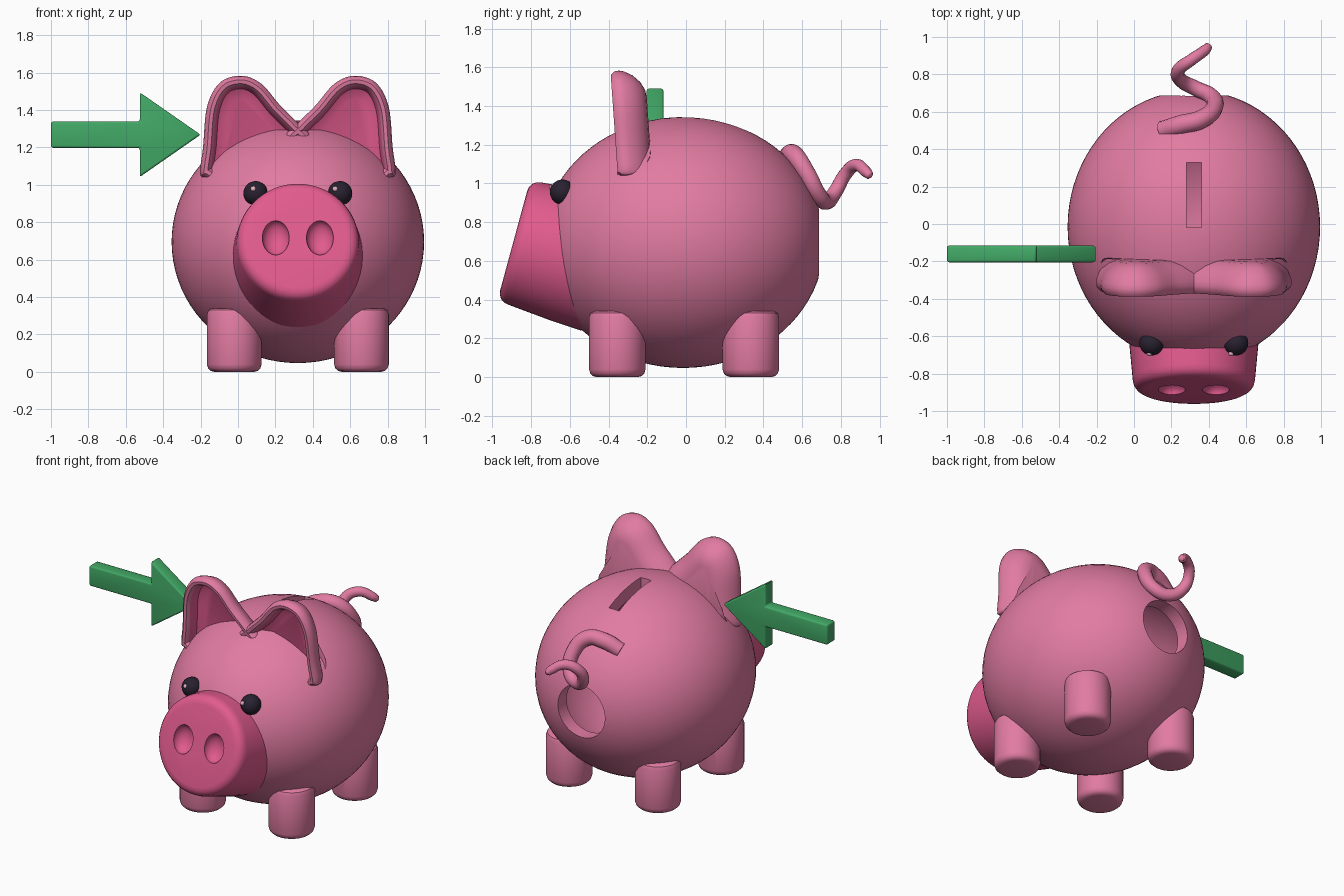
import bpy, bmesh, math
from mathutils import Vector, Matrix

if "Cube" in bpy.data.objects:
    bpy.data.objects.remove(bpy.data.objects["Cube"])

CX = 0.32                       # symmetry plane of the animal
BODY_C = Vector((CX, -0.015, 0.695))
BODY_R = Vector((0.675, 0.73, 0.648))


def material(name, rgb):
    m = bpy.data.materials.new(name)
    m.diffuse_color = (*rgb, 1)
    m.use_nodes = True
    m.node_tree.nodes["Principled BSDF"].inputs["Base Color"].default_value = m.diffuse_color
    return m


PINK = material("pink", (0.76, 0.20, 0.36))
ROSE = material("rose", (0.76, 0.105, 0.27))
DARK = material("eye_dark", (0.022, 0.015, 0.03))
PALE = material("eye_glint", (0.80, 0.45, 0.55))
GREEN = material("green", (0.055, 0.40, 0.135))


def finish(bm, name, *mats):
    bmesh.ops.recalc_face_normals(bm, faces=bm.faces)
    me = bpy.data.meshes.new(name)
    bm.to_mesh(me)
    bm.free()
    ob = bpy.data.objects.new(name, me)
    bpy.context.collection.objects.link(ob)
    for m in mats:
        me.materials.append(m)
    return ob


def activate(ob):
    bpy.ops.object.select_all(action='DESELECT')
    ob.select_set(True)
    bpy.context.view_layer.objects.active = ob


def smooth(ob, angle=35):
    activate(ob)
    bpy.ops.object.shade_smooth_by_angle(angle=math.radians(angle))


def cut(ob, *cutters):
    for c in cutters:
        mod = ob.modifiers.new("cut", 'BOOLEAN')
        mod.operation, mod.solver, mod.object = 'DIFFERENCE', 'EXACT', c
        activate(ob)
        bpy.ops.object.modifier_apply(modifier=mod.name)


def ellipsoid(name, loc, radii, *mats, matrix=Matrix(), seg=32):
    bm = bmesh.new()
    bmesh.ops.create_uvsphere(bm, u_segments=seg, v_segments=seg // 2, radius=1)
    m = matrix @ Matrix.Translation(loc) @ Matrix.Diagonal((*radii, 1))
    bmesh.ops.transform(bm, matrix=m, verts=bm.verts)
    return finish(bm, name, *mats)


def loft(name, rings, *mats, second_from=999):
    """Skin closed rings; bands from index second_from use the second material."""
    bm = bmesh.new()
    vs = [[bm.verts.new(p) for p in r] for r in rings]
    n = len(vs[0])
    for i in range(len(vs) - 1):
        for j in range(n):
            k = (j + 1) % n
            f = bm.faces.new((vs[i][j], vs[i][k], vs[i + 1][k], vs[i + 1][j]))
            f.material_index = int(i >= second_from)
    bm.faces.new(vs[0])
    bm.faces.new(vs[-1]).material_index = int(len(vs) > second_from)
    return finish(bm, name, *mats)


def lathe(name, profile, matrix, *mats, seg=48):
    ts = [2 * math.pi * j / seg for j in range(seg)]
    return loft(name, [[matrix @ Vector((r * math.cos(t), r * math.sin(t), z)) for t in ts]
                       for r, z in profile], *mats)


helpers = []

# Hollow body with a round opening at the back and a coin slot on top
cavity = ellipsoid("cavity_cutter", BODY_C, BODY_R - Vector((.09, .09, .09)), seg=64)
plug = lathe("opening_cutter", [(0.18, 0), (0.18, 0.6)],
             Matrix.Translation((CX, 1.0, 0.695)) @ Matrix.Rotation(math.pi / 2, 4, 'X'))
bm = bmesh.new()
bmesh.ops.create_cube(bm, size=1, matrix=Matrix.Translation((CX, 0.155, 1.3)) @ Matrix.Diagonal((0.08, 0.35, 0.4, 1)))
slot = finish(bm, "slot_cutter")
body = ellipsoid("body", BODY_C, BODY_R, PINK, seg=80)
cut(body, cavity, plug, slot)
smooth(body)
helpers += [cavity, plug, slot]

# Snout, tilted slightly upward, with two dimpled nostrils
tilt = Matrix.Translation((CX, -0.89, 0.705)) @ Matrix.Rotation(math.radians(74.8), 4, 'X')
snout = lathe("snout", [(0.265, 0), (0.288, -0.004), (0.308, -0.016), (0.321, -0.035),
                        (0.327, -0.06), (0.349, -0.3), (0.358, -0.46)], tilt, ROSE, seg=64)
cut(snout, cavity)
for s in (-1, 1):
    nostril = ellipsoid("nostril_cutter", (s * 0.118, 0.012, 0.0), (0.072, 0.095, 0.06), matrix=tilt)
    cut(snout, nostril)
    helpers.append(nostril)
smooth(snout)

# Eyes with small glints
for s, side in ((-1, "left"), (1, "right")):
    ex = CX + s * 0.226
    smooth(ellipsoid("eye_" + side, (ex, -0.638, 0.955), (0.065,) * 3, DARK))
    gx = -0.012 if s < 0 else -0.026
    smooth(ellipsoid("eye_glint_" + side, (ex + gx, -0.692, 0.978), (0.015,) * 3, PALE, seg=12))

# Four stubby legs
for x in (-0.02, 0.66):
    for y, end in ((-0.355, "front"), (0.335, "back")):
        leg = lathe("leg_" + end, [(0.105, 0), (0.125, 0.005), (0.139, 0.018), (0.146, 0.04),
                                   (0.146, 0.31), (0.138, 0.33), (0.12, 0.34)],
                    Matrix.Translation((x, y, 0)), PINK)
        cut(leg, cavity)
        smooth(leg)


# Ears: smooth outline, domed back, rounded rim and recessed front
def catmull(pts, steps):
    out, n = [], len(pts)
    for i in range(n):
        a, b, c, d = (Vector(pts[(i + k) % n]) for k in (-1, 0, 1, 2))
        for k in range(steps):
            t = k / steps
            out.append(0.5 * (2 * b + (c - a) * t + (2 * a - 5 * b + 4 * c - d) * t * t
                              + (3 * b - a - 3 * c + d) * t ** 3))
    return out


ear_outline = catmull([(-0.203, 1.06), (-0.187, 1.2), (-0.165, 1.42), (-0.095, 1.548), (0.02, 1.583),
                       (0.125, 1.54), (0.225, 1.425), (0.32, 1.33), (0.40, 1.235), (0.33, 1.1),
                       (0.1, 0.97), (-0.09, 0.93), (-0.165, 1.03)], 6)


def inset(pts, d):
    n, out = len(pts), []
    for i, p in enumerate(pts):
        t = (pts[(i + 1) % n] - pts[i - 1]).normalized()
        out.append(p + Vector((t.y, -t.x)) * d)     # outline runs clockwise
    return out


ear_section = [(0.14, 0.18), (0.10, 0.174), (0.06, 0.152), (0.025, 0.115), (0.004, 0.07), (0, 0.045),
               (0.005, 0.02), (0.022, 0.002), (0.042, 0.004), (0.056, 0.025), (0.07, 0.085), (0.12, 0.11)]
for s, side in ((1, "left"), (-1, "right")):
    rings = [[Vector((CX + s * (p.x - CX), -0.355 - 0.07 * (p.y - 1.05) + dy, p.y))
              for p in inset(ear_outline, d)] for d, dy in ear_section]
    smooth(loft("ear_" + side, rings, PINK, ROSE, second_from=9), 45)

# Curly tapered tail
tail_path = [(0.15, 0.50, 1.09, .05), (0.25, 0.53, 1.14, .052), (0.36, 0.56, 1.145, .05),
             (0.43, 0.625, 1.05, .046), (0.41, 0.685, 0.94, .043), (0.33, 0.725, 0.905, .041),
             (0.25, 0.77, 0.955, .038), (0.24, 0.825, 1.05, .035), (0.31, 0.88, 1.095, .032),
             (0.38, 0.93, 1.06, .029), (0.398, 0.95, 1.04, .022), (0.402, 0.957, 1.033, .006)]
cu = bpy.data.curves.new("tail", 'CURVE')
cu.dimensions, cu.bevel_depth, cu.bevel_resolution, cu.resolution_u = '3D', 1.0, 5, 8
cu.use_fill_caps = True
sp = cu.splines.new('BEZIER')
sp.bezier_points.add(len(tail_path) - 1)
for bp, (x, y, z, r) in zip(sp.bezier_points, tail_path):
    bp.co, bp.radius = (x, y, z), r
    bp.handle_left_type = bp.handle_right_type = 'AUTO'
tail = bpy.data.objects.new("tail", cu)
bpy.context.collection.objects.link(tail)
cu.materials.append(PINK)
activate(tail)
bpy.ops.object.convert(target='MESH')
smooth(bpy.context.view_layer.objects.active, 50)

# Green arrow beside the ear
half = [(-1.0, 0.07), (-0.525, 0.07), (-0.525, 0.226), (-0.2, 0.0)]
shape = half + [(x, -z) for x, z in reversed(half[:-1])]
arrow = loft("arrow", [[Vector((x, y, 1.268 + z)) for x, z in shape] for y in (-0.205, -0.115)], GREEN)
bev = arrow.modifiers.new("bevel", 'BEVEL')
bev.width, bev.segments = 0.012, 3
activate(arrow)
bpy.ops.object.modifier_apply(modifier=bev.name)
smooth(arrow)

for h in helpers:
    h.hide_render = True
    h.hide_set(True)
